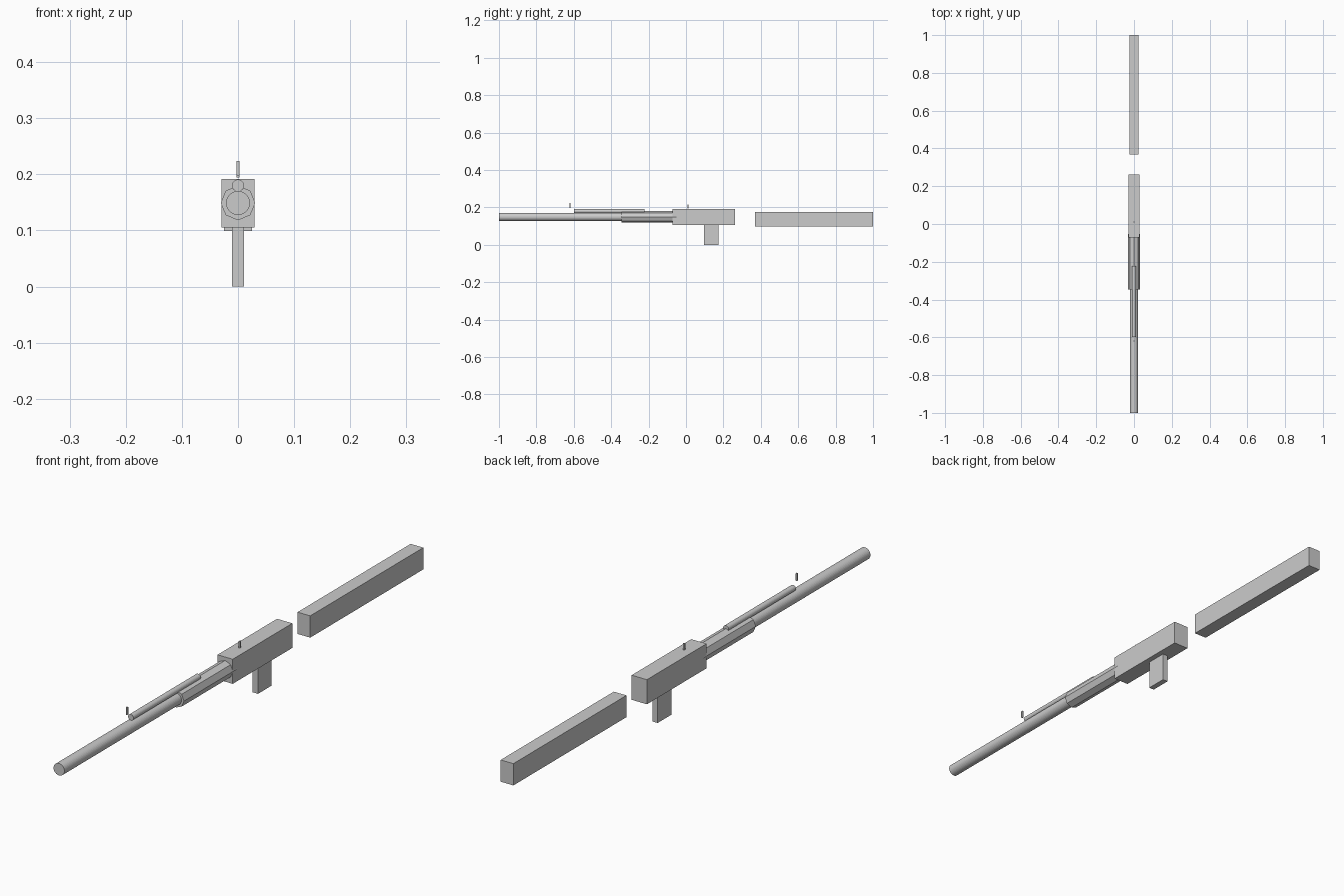
import bpy
import math

if "Cube" in bpy.data.objects:
    bpy.data.objects.remove(bpy.data.objects["Cube"])


def box(name, x_half, y0, y1, z0, z1):
    """Box centred on x = 0, given by its y and z limits."""
    bpy.ops.mesh.primitive_cube_add(size=1, location=(0, (y0 + y1) / 2, (z0 + z1) / 2))
    ob = bpy.context.object
    ob.name = name
    ob.scale = (2 * x_half, y1 - y0, z1 - z0)
    bpy.ops.object.transform_apply(location=False, rotation=False, scale=True)
    return ob


def rod(name, radius, y0, y1, z, sides):
    """Closed cylinder lying along y, centred on x = 0."""
    bpy.ops.mesh.primitive_cylinder_add(
        vertices=sides, radius=radius, depth=y1 - y0,
        location=(0, (y0 + y1) / 2, z), rotation=(math.pi / 2, 0, 0))
    ob = bpy.context.object
    ob.name = name
    bpy.ops.object.transform_apply(location=False, rotation=True, scale=False)
    return ob


# Main blocks
box("receiver", 0.0298, -0.072, 0.261, 0.105, 0.192)
box("stock", 0.0248, 0.368, 1.0, 0.099, 0.176)
box("grip", 0.0103, 0.097, 0.173, 0.0, 0.108)

# Tubes: round barrel and upper tube, eight-sided handguard
rod("barrel", 0.0213, -1.0, -0.06, 0.149, 32)
rod("handguard", 0.0308, -0.346, -0.052, 0.149, 8)
rod("upper_tube", 0.0107, -0.599, -0.223, 0.180, 32)

# Thin upright sights, floating above the body
for name, y, z0, z1 in (("front_sight", -0.620, 0.198, 0.224),
                        ("rear_sight", 0.010, 0.194, 0.217)):
    box(name, 0.0027, y - 0.003, y + 0.003, z0, z1)
